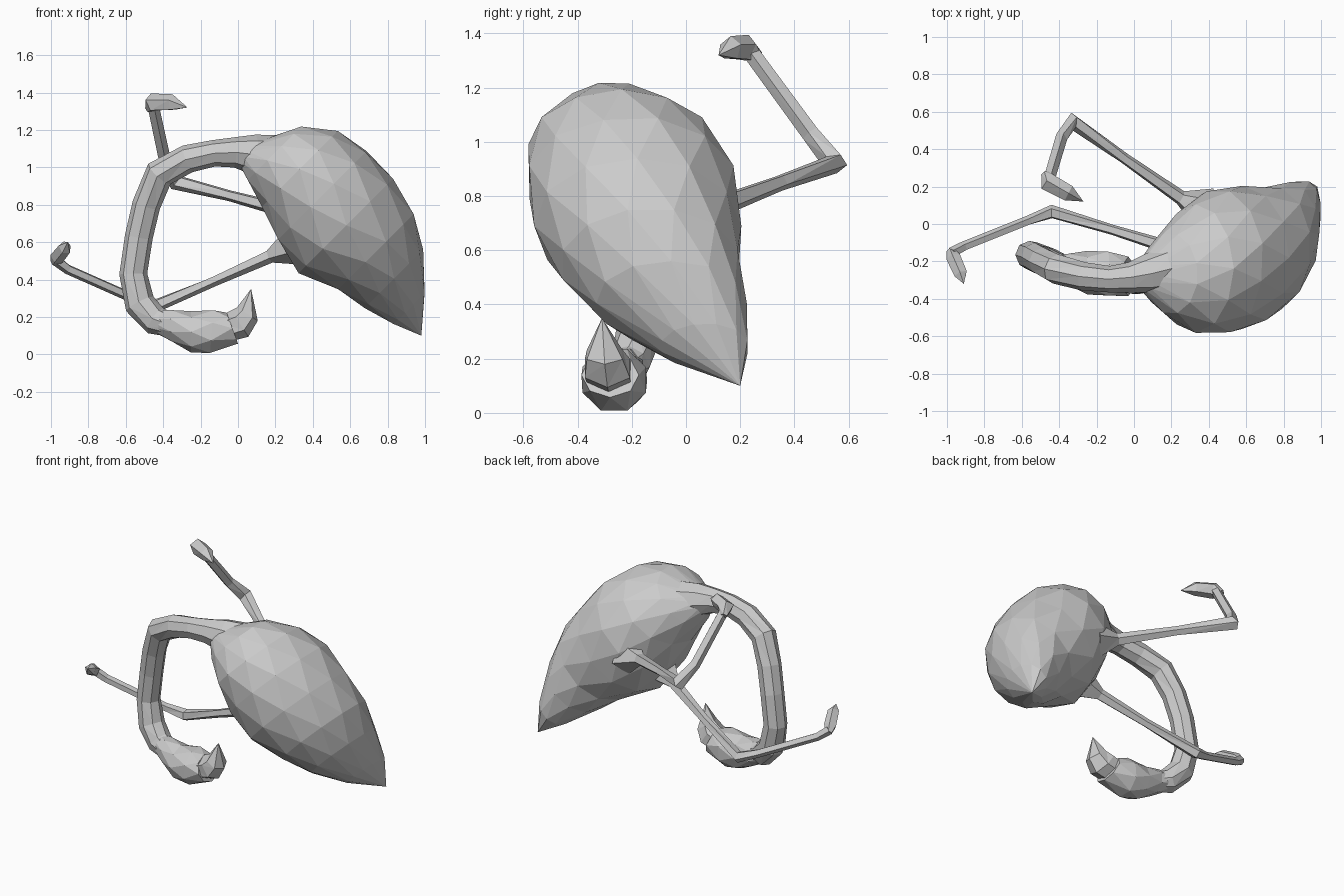
import bpy, bmesh, math, random
from mathutils import Vector

random.seed(4)


def loft(name, rings, sides, jitter=0.0, tip=None):
    """Skin elliptical rings (centre, u, v); optional pointed end."""
    bm = bmesh.new()
    loops = []
    for i, (c, u, v) in enumerate(rings):
        off = math.pi / sides if i % 2 and jitter else 0
        loop = []
        for k in range(sides):
            a = 2 * math.pi * k / sides + off
            s = 1.01 + random.uniform(-jitter, jitter)
            loop.append(bm.verts.new(c + (u * math.cos(a) + v * math.sin(a)) * s))
        loops.append(loop)
    for i, (p, q) in enumerate(zip(loops, loops[1:])):
        for k in range(sides):
            n = (k + 1) % sides
            if jitter and i % 2:
                bm.faces.new((p[k], p[n], q[n]))
                bm.faces.new((p[k], q[n], q[k]))
            else:
                bm.faces.new((p[k], p[n], q[k]))
                bm.faces.new((p[n], q[n], q[k]))
    bm.faces.new(loops[0][::-1])
    if tip is None:
        bm.faces.new(loops[-1])
    else:
        t = bm.verts.new(tip)
        for k in range(sides):
            bm.faces.new((loops[-1][k], loops[-1][(k + 1) % sides], t))
    bmesh.ops.triangulate(bm, faces=[f for f in bm.faces if len(f.verts) > 4])
    bmesh.ops.recalc_face_normals(bm, faces=bm.faces)
    me = bpy.data.meshes.new(name)
    bm.to_mesh(me)
    bm.free()
    ob = bpy.data.objects.new(name, me)
    bpy.context.collection.objects.link(ob)
    return ob


def path_rings(pts, up):
    """Rings square to a path of (x, y, z, radius)."""
    P = [Vector(p[:3]) for p in pts]
    out = []
    for i, p in enumerate(P):
        d1 = (p - P[i - 1]).normalized() if i else Vector()
        d2 = (P[i + 1] - p).normalized() if i < len(P) - 1 else Vector()
        t = (d1 + d2).normalized()
        u = (up - t * up.dot(t)).normalized()
        out.append((p, u * pts[i][3], t.cross(u) * pts[i][3]))
    return out


# Body: slanted sections (c = x - z), x of upper and lower edge, y range
body = [(-1.03, 0.11, 0.0, -0.35, -0.19), (-0.88, 0.34, 0.05, -0.48, -0.05),
        (-0.66, 0.53, 0.13, -0.575, 0.10), (-0.40, 0.69, 0.21, -0.59, 0.18),
        (-0.11, 0.83, 0.33, -0.56, 0.20), (0.19, 0.945, 0.53, -0.46, 0.20),
        (0.43, 0.99, 0.68, -0.33, 0.22), (0.67, 1.0, 0.83, -0.09, 0.23)]
rings = []
for c, hi, lo, y0, y1 in body:
    m, h = (hi + lo) / 2, (hi - lo) / 2
    rings.append((Vector((m, (y0 + y1) / 2, m - c)), Vector((h, 0, h)),
                  Vector((0, (y1 - y0) / 2, 0))))
loft("body", rings, 12, 0.015, Vector((0.98, 0.2, 0.1)))

# Neck: curved tube from inside the body to the back of the head
neck = [(0.25, -0.22, 1.04, 0.13), (0.08, -0.265, 1.07, 0.105), (-0.02, -0.285, 1.08, 0.08),
        (-0.13, -0.295, 1.075, 0.07),
        (-0.27, -0.28, 1.045, 0.075), (-0.42, -0.24, 0.965, 0.08),
        (-0.49, -0.20, 0.80, 0.075), (-0.53, -0.175, 0.63, 0.074),
        (-0.56, -0.165, 0.43, 0.074), (-0.525, -0.18, 0.27, 0.082),
        (-0.44, -0.21, 0.18, 0.078), (-0.34, -0.245, 0.15, 0.06)]
loft("neck", path_rings(neck, Vector((0, 1, 0))), 8)

# Head: sections along x (x, y, z, half height, half width, lean)
head = [(-0.49, -0.20, 0.19, 0.05, 0.05, 0.0), (-0.36, -0.24, 0.155, 0.088, 0.085, 0.0),
        (-0.25, -0.26, 0.12, 0.11, 0.115, 0.0), (-0.14, -0.265, 0.122, 0.122, 0.125, 0.01),
        (-0.03, -0.28, 0.14, 0.082, 0.105, -0.03)]
loft("head", [(Vector((x, y, z)), Vector((l, 0, h)), Vector((0, w, 0)))
              for x, y, z, h, w, l in head], 8, 0.005)

# Bill: hooks upward to a point
bill = [(-0.09, -0.28, 0.13, 0.07, 0.09, -0.01), (0.01, -0.29, 0.165, 0.07, 0.095, -0.045),
        (0.05, -0.30, 0.215, 0.035, 0.075, -0.055)]
loft("bill", [(Vector((x, y, z)), Vector((l, 0, h)), Vector((0, w, 0)))
              for x, y, z, h, w, l in bill], 6, 0, Vector((0.07, -0.31, 0.35)))

# Legs: hip flare, shin, knee, lower leg; feet: short pointed wedges
legs = {
    "upper": ([(0.38, 0.08, 0.74, 0.12), (0.25, 0.14, 0.77, 0.04), (-0.05, 0.35, 0.85, 0.03),
               (-0.33, 0.55, 0.92, 0.045), (-0.39, 0.46, 1.03, 0.034),
               (-0.455, 0.24, 1.33, 0.032)],
              [(-0.475, 0.27, 1.31, 0.022), (-0.455, 0.22, 1.345, 0.052),
               (-0.35, 0.165, 1.345, 0.045)], (-0.27, 0.12, 1.32)),
    "lower": ([(0.32, -0.17, 0.59, 0.12), (0.17, -0.12, 0.525, 0.037), (-0.12, -0.03, 0.395, 0.028),
               (-0.44, 0.065, 0.26, 0.038), (-0.56, 0.02, 0.30, 0.027),
               (-0.91, -0.12, 0.455, 0.027), (-0.975, -0.155, 0.505, 0.03)],
              [(-0.98, -0.14, 0.49, 0.022), (-0.965, -0.18, 0.52, 0.04),
               (-0.925, -0.27, 0.57, 0.037)], (-0.91, -0.32, 0.60)),
}
for side, (leg, foot, toe) in legs.items():
    loft(side + "_leg", path_rings(leg, Vector((0.3, 0.5, 1))), 5)
    loft(side + "_foot", path_rings(foot, Vector((0, 0, 1))), 5, 0, Vector(toe))
